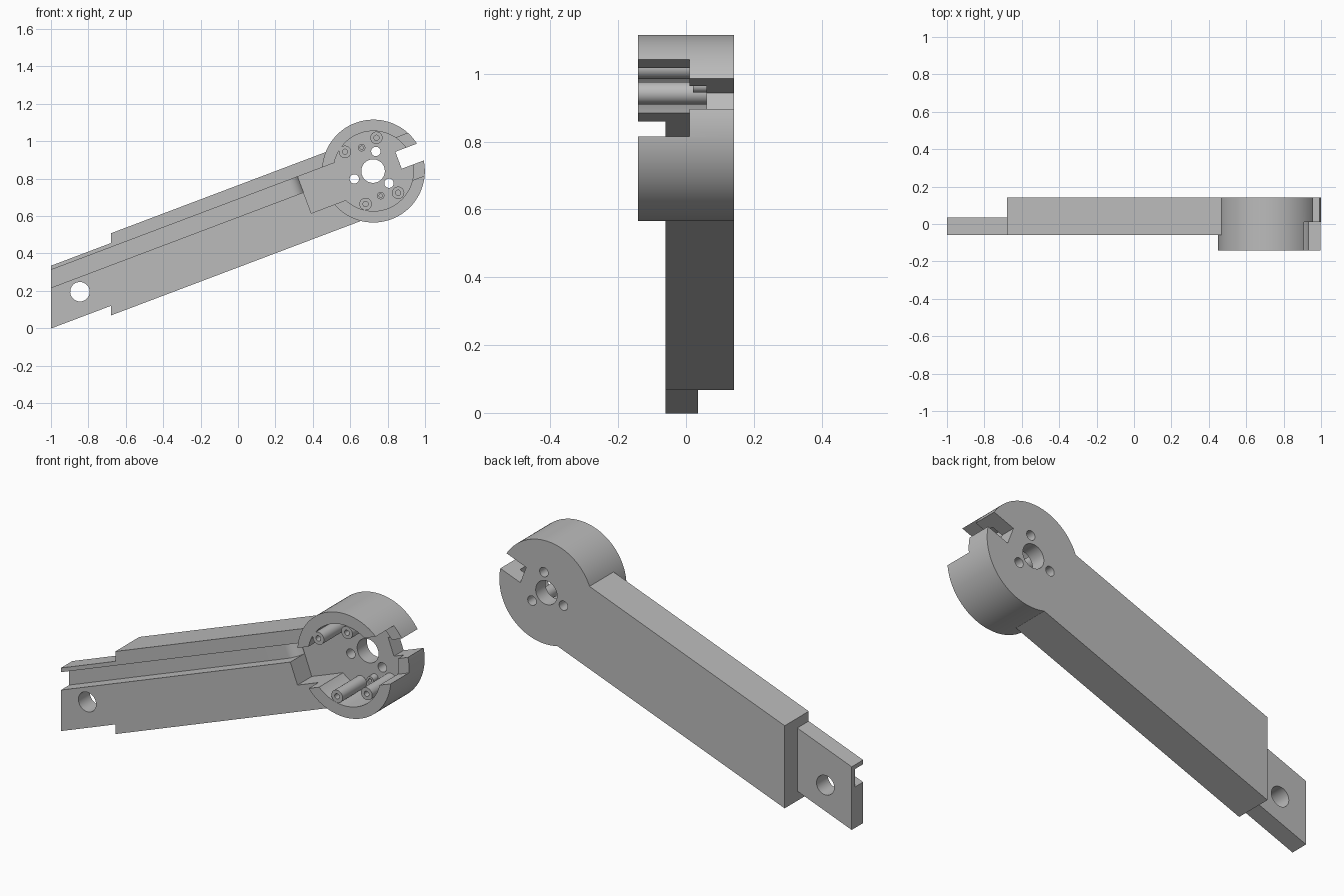
import bpy, bmesh, math
from mathutils import Matrix, Vector

if "Cube" in bpy.data.objects:
    bpy.data.objects.remove(bpy.data.objects["Cube"])

# Local frame: u runs along the arm, v across it, hub centre at the origin
TILT = math.radians(20.7)
C, S = math.cos(TILT), math.sin(TILT)
HUB = Vector((0.724, 0, 0.84))
FRAME = Matrix.Translation(HUB) @ Matrix.Rotation(-TILT, 4, 'Y')
FRONT, BACK, FACE, FLOOR = -0.142, 0.142, -0.06, 0.06

grey = bpy.data.materials.new("plain_grey")
grey.use_nodes = True
grey.diffuse_color = (0.5, 0.5, 0.5, 1)
grey.node_tree.nodes["Principled BSDF"].inputs["Base Color"].default_value = (0.5, 0.5, 0.5, 1)


def to_local(x, z):
    dx, dz = x - HUB.x, z - HUB.z
    return dx * C + dz * S, dz * C - dx * S


def at_x(x, v):
    """Local point with offset v that lies on the upright line at world x."""
    return ((x - HUB.x + v * S) / C, v)


def prism(name, pts, lo, hi, along='Y'):
    """Extrude an outline: (u, v) through y, or (u, y) through v."""
    bm = bmesh.new()
    place = (lambda a, b, t: (a, t, b)) if along == 'Y' else (lambda a, b, t: (a, b, t))
    ends = [[bm.verts.new(FRAME @ Vector(place(a, b, t))) for a, b in pts] for t in (lo, hi)]
    for ring in ends:
        bm.faces.new(ring)
    n = len(pts)
    for i in range(n):
        j = (i + 1) % n
        bm.faces.new((ends[0][i], ends[0][j], ends[1][j], ends[1][i]))
    bmesh.ops.recalc_face_normals(bm, faces=bm.faces)
    mesh = bpy.data.meshes.new(name)
    bm.to_mesh(mesh)
    bm.free()
    mesh.materials.append(grey)
    ob = bpy.data.objects.new(name, mesh)
    bpy.context.collection.objects.link(ob)
    return ob


def box(name, u0, u1, v0, v1, lo, hi):
    return prism(name, [(u0, v0), (u1, v0), (u1, v1), (u0, v1)], lo, hi)


def cylinder(name, centre, r, lo, hi, sides=32):
    u, v = centre
    ring = [2 * math.pi * i / sides for i in range(sides)]
    return prism(name, [(u + r * math.cos(a), v + r * math.sin(a)) for a in ring], lo, hi)


def combine(target, other, operation):
    other.hide_render = True
    mod = target.modifiers.new(operation.lower(), 'BOOLEAN')
    mod.operation, mod.solver, mod.object = operation, 'EXACT', other
    bpy.context.view_layer.objects.active = target
    bpy.ops.object.modifier_apply(modifier=mod.name)
    bpy.data.objects.remove(other)


# Arm bar, stepped tongue and round hub
body = prism("arm_and_hub", [at_x(-0.68, -0.226), (0, -0.226), (0, 0.185), at_x(-0.68, 0.185)],
             FACE, BACK)
tongue = prism("tongue", [at_x(-1, -0.178), at_x(-0.6, -0.178), at_x(-0.6, 0.136), at_x(-1, 0.136)],
               FACE, 0.036)
combine(body, tongue, 'UNION')
combine(body, cylinder("hub", (0, 0), 0.275, FRONT, BACK, 96), 'UNION')

# Hub pocket, its extension into the arm, and the stepped rim slot
combine(body, cylinder("pocket", (0, 0), 0.214, -0.2, FLOOR, 96), 'DIFFERENCE')
combine(body, box("pocket_extension", -0.39, 0, -0.093, 0.115, -0.2, FLOOR), 'DIFFERENCE')
combine(body, box("wide_slot", 0.05, 0.4, -0.12, 0.124, -0.2, 0.01), 'DIFFERENCE')
combine(body, box("narrow_slot", 0.146, 0.4, -0.042, 0.055, -0.2, 0.2), 'DIFFERENCE')

# Cable groove with a curved ramp down into the pocket
bend, steps = 0.07, 8
ramp = []
for i in range(steps + 1):
    s = 0.065 * i / steps
    ramp.append((-0.455 + s, 0.01 + bend - math.sqrt(bend ** 2 - s ** 2)))
depth = ramp[-1][1]
groove = prism("groove", [(-2.1, -0.2), (-2.1, 0.01)] + ramp + [(-0.3, depth), (-0.3, -0.2)],
               0.026, 0.115, along='V')
combine(body, groove, 'DIFFERENCE')

# Through holes: tongue pin, shaft and three small floor holes
holes = [(-0.845, 0.195, 0.052), (0.722, 0.84, 0.063),
         (0.737, 0.945, 0.025), (0.622, 0.798, 0.025), (0.807, 0.775, 0.025)]
for x, z, r in holes:
    combine(body, cylinder("hole", to_local(x, z), r, -0.3, 0.3, 40), 'DIFFERENCE')

# Screw bosses: four tall and two short tubes standing on the pocket floor
bosses = [("tall_boss", 0.572, 0.943, 0.033, 0.014, FRONT),
          ("tall_boss", 0.740, 1.018, 0.033, 0.014, FRONT),
          ("tall_boss", 0.682, 0.664, 0.033, 0.014, FRONT),
          ("tall_boss", 0.856, 0.724, 0.033, 0.014, FRONT),
          ("short_boss", 0.661, 0.965, 0.02, 0.009, 0.02),
          ("short_boss", 0.763, 0.709, 0.02, 0.009, 0.02)]
parts = [body]
for name, x, z, r, bore, top in bosses:
    centre = to_local(x, z)
    boss = cylinder(name, centre, r, top, FLOOR + 0.005)
    combine(boss, cylinder("bore", centre, bore, -0.3, FLOOR - 0.005, 20), 'DIFFERENCE')
    parts.append(boss)

# Smooth the round walls and keep the edges crisp
bpy.ops.object.select_all(action='DESELECT')
for ob in parts:
    ob.select_set(True)
bpy.context.view_layer.objects.active = body
bpy.ops.object.shade_smooth_by_angle(angle=math.radians(25))
